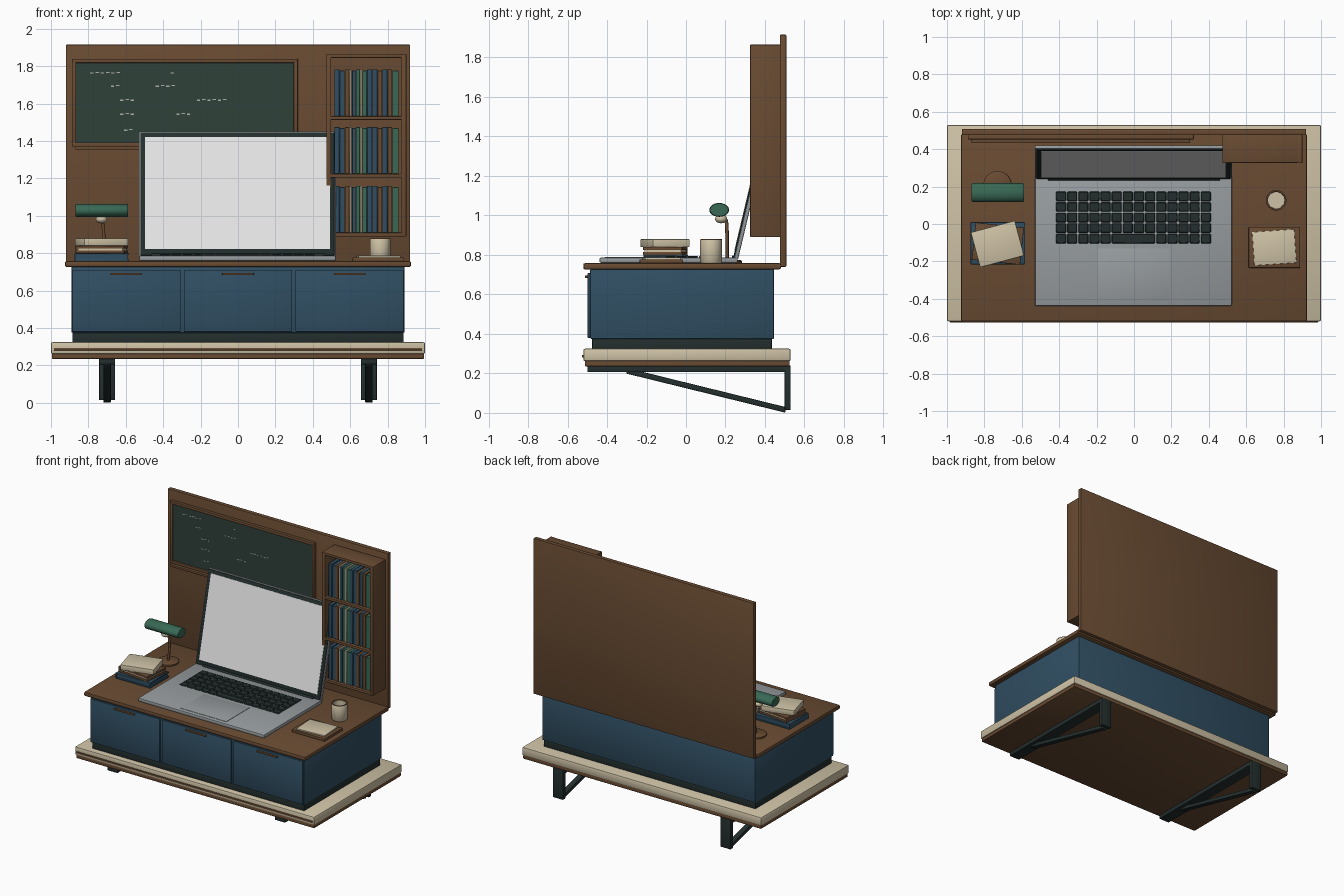
import bpy, bmesh, math
from mathutils import Matrix, Vector

if "Cube" in bpy.data.objects:
    bpy.data.objects.remove(bpy.data.objects["Cube"])

def mat(name, r, g, b):
    m = bpy.data.materials.new(name)
    m.diffuse_color = (r, g, b, 1)
    m.use_nodes = True
    m.node_tree.nodes["Principled BSDF"].inputs["Base Color"].default_value = m.diffuse_color
    return m

WOOD = mat("walnut_brown", 0.14, 0.07, 0.032)
BLUE = mat("slate_blue", 0.030, 0.078, 0.125)
CREAM = mat("cream", 0.62, 0.54, 0.38)
DARK = mat("near_black", 0.017, 0.028, 0.027)
BOARD = mat("chalkboard_green", 0.029, 0.052, 0.042)
GREEN = mat("lamp_green", 0.04, 0.14, 0.09)
SILVER = mat("silver", 0.31, 0.335, 0.345)
SCREEN = mat("screen_white", 0.80, 0.80, 0.80)
CHALK = mat("chalk_grey", 0.42, 0.45, 0.43)

def finish(name, bm, m, smooth=False, matrix=None):
    bmesh.ops.recalc_face_normals(bm, faces=bm.faces)
    me = bpy.data.meshes.new(name)
    bm.to_mesh(me)
    bm.free()
    ob = bpy.data.objects.new(name, me)
    bpy.context.collection.objects.link(ob)
    me.materials.append(m)
    if matrix:
        ob.matrix_world = matrix
    if smooth:
        bpy.context.view_layer.objects.active = ob
        ob.select_set(True)
        bpy.ops.object.shade_smooth_by_angle(angle=math.radians(40))
        ob.select_set(False)
    return ob

def boxes(name, m, items, bevel=0.0, seg=2, matrix=None):
    """One object made of boxes given as (x0, x1, y0, y1, z0, z1)."""
    bm = bmesh.new()
    for x0, x1, y0, y1, z0, z1 in items:
        mtx = Matrix.Translation(((x0+x1)/2, (y0+y1)/2, (z0+z1)/2)) @ Matrix.Diagonal((x1-x0, y1-y0, z1-z0, 1))
        bmesh.ops.create_cube(bm, size=1, matrix=mtx)
    if bevel:
        bmesh.ops.bevel(bm, geom=bm.edges[:], offset=bevel, segments=seg, profile=0.5, affect='EDGES')
    return finish(name, bm, m, bevel > 0, matrix)

def box(name, m, *dims, bevel=0.004, matrix=None):
    return boxes(name, m, [dims], bevel, matrix=matrix)

def lathe(name, m, profile, loc, n=32, axis='Z'):
    """Revolve (radius, height) points around the z or x axis."""
    bm = bmesh.new()
    vs = [bm.verts.new((r, 0, z)) for r, z in profile]
    es = [bm.edges.new(p) for p in zip(vs, vs[1:])]
    bmesh.ops.spin(bm, geom=vs + es, cent=(0, 0, 0), axis=(0, 0, 1), angle=2*math.pi, steps=n)
    bmesh.ops.remove_doubles(bm, verts=bm.verts, dist=1e-5)
    rot = Matrix.Rotation(math.pi/2, 4, 'Y') if axis == 'X' else Matrix()
    return finish(name, bm, m, True, Matrix.Translation(loc) @ rot)

def turned(x, y, deg):
    return Matrix.Translation((x, y, 0)) @ Matrix.Rotation(math.radians(deg), 4, 'Z')

# Wall shelf slab with brown underside and front trim line
box("shelf_slab", CREAM, -1, 1, -0.52, 0.53, 0.262, 0.325, bevel=0.009)
box("shelf_underside", WOOD, -0.995, 0.995, -0.512, 0.525, 0.236, 0.264)
box("shelf_trim", WOOD, -0.985, 0.985, -0.527, -0.515, 0.281, 0.293, bevel=0.002)

# Brackets: wall plate, arm and diagonal brace on each side
for side, s in (("left", -0.7), ("right", 0.7)):
    box(side + "_bracket_plate", DARK, s-0.043, s+0.043, 0.50, 0.53, 0.015, 0.24)
    box(side + "_bracket_arm", DARK, s-0.043, s+0.043, -0.50, 0.53, 0.206, 0.238)
    a, b = Vector((s, -0.30, 0.213)), Vector((s, 0.505, 0.015))
    d = b - a
    brace = Matrix.Translation((a+b)/2) @ Matrix.Rotation(math.atan2(d.z, d.y), 4, 'X')
    h = d.length / 2
    box(side + "_bracket_brace", DARK, -0.02, 0.02, -h, h, -0.014, 0.014, matrix=brace)

# Cabinet with three drawers
box("plinth", DARK, -0.885, 0.885, -0.475, 0.435, 0.32, 0.378)
box("cabinet_body", BLUE, -0.89, 0.89, -0.485, 0.445, 0.375, 0.728)
for i in (-1, 0, 1):
    c = i * 0.597
    box(f"drawer_front_{i+2}", BLUE, c-0.29, c+0.29, -0.498, -0.483, 0.38, 0.708)
    box(f"drawer_handle_{i+2}", WOOD, c-0.085, c+0.085, -0.512, -0.495, 0.683, 0.695, bevel=0.003)
box("desktop", WOOD, -0.925, 0.925, -0.52, 0.48, 0.727, 0.758, bevel=0.008)
box("back_panel", WOOD, -0.92, 0.92, 0.475, 0.508, 0.74, 1.915)

# Chalkboard: frame bars, writing surface, chalk tray and chalk strokes
boxes("chalkboard_frame", WOOD, [
    (-0.888, 0.32, 0.453, 0.478, 1.818, 1.84), (-0.888, 0.32, 0.453, 0.478, 1.37, 1.392),
    (-0.888, -0.866, 0.453, 0.478, 1.39, 1.82), (0.298, 0.32, 0.453, 0.478, 1.39, 1.82)], 0.003)
box("chalkboard_surface", BOARD, -0.868, 0.30, 0.463, 0.477, 1.39, 1.82, bevel=0)
box("chalk_tray", WOOD, -0.87, 0.30, 0.432, 0.478, 1.355, 1.372, bevel=0.003)
strokes = [(-0.79, 1.76, 6), (-0.36, 1.76, 1), (-0.68, 1.69, 2), (-0.44, 1.69, 4),
           (-0.63, 1.615, 3), (-0.22, 1.615, 6), (-0.63, 1.54, 3), (-0.33, 1.54, 3), (-0.61, 1.455, 2)]
boxes("chalk_strokes", CHALK, [
    (x + k*0.028, x + k*0.028 + 0.018, 0.461, 0.464, z + 0.004*(k % 2), z + 0.006 + 0.004*(k % 2))
    for x, z, n in strokes for k in range(n)])

# Bookcase with three shelves
X0, X1, Y0 = 0.472, 0.90, 0.325
boxes("bookcase", WOOD, [
    (X0, X0+0.026, Y0, 0.478, 0.89, 1.865), (X1-0.026, X1, Y0, 0.478, 0.89, 1.865)] + [
    (X0+0.01, X1-0.01, Y0+0.002, 0.478, z, z+0.02) for z in (0.89, 1.205, 1.513, 1.845)], 0.003)
box("bookcase_back", WOOD, X0+0.01, X1-0.01, 0.46, 0.478, 0.9, 1.855, bevel=0)
row = [BLUE, BLUE, WOOD, CREAM, BLUE, GREEN, CREAM, GREEN, BLUE, BLUE, WOOD, BLUE, WOOD, GREEN]
widths = [1.1, 1.1, 1, .5, .8, .9, .5, 1, 1.1, 1.1, 1, 1.1, 1, 1.4]
unit = 0.345 / sum(widths)
for m in (BLUE, WOOD, CREAM, GREEN):
    items = []
    for z in (0.91, 1.225, 1.533):
        x = 0.515
        for k, w in enumerate(widths):
            if row[k] is m:
                items.append((x+0.0007, x+w*unit-0.0007, 0.345 + 0.005*(k % 2), 0.46, z, z+0.25 - 0.006*(k % 3 == 1)))
            x += w*unit
    boxes("shelf_books_" + m.name, m, items, 0.0015, 1)

# Laptop: base, keys, trackpad, hinge and tilted lid
box("laptop_base", SILVER, -0.53, 0.523, -0.438, 0.262, 0.76, 0.787, bevel=0.008)
cols, rows = 14, 5
kw, kd = 0.834/cols, 0.283/rows
boxes("laptop_keys", DARK, [
    (-0.42+c*kw+0.003, -0.42+(c+1)*kw-0.003, -0.107+r*kd+0.003, -0.107+(r+1)*kd-0.003, 0.785, 0.795)
    for c in range(cols) for r in range(rows) if r or c not in (5, 6, 7, 8)]
    + [(-0.42+5*kw+0.003, -0.42+9*kw-0.003, -0.104, -0.107+kd-0.003, 0.785, 0.795)], 0.004, 1)
box("laptop_trackpad", SILVER, -0.195, 0.19, -0.41, -0.13, 0.785, 0.7895, bevel=0.001)
lathe("laptop_hinge", DARK, [(0, -0.46), (0.011, -0.46), (0.011, 0.46), (0, 0.46)], (0, 0.243, 0.787), 16, 'X')
lid = Matrix.Translation((0, 0.238, 0.782)) @ Matrix.Rotation(-math.atan(0.237), 4, 'X')
box("laptop_lid", SILVER, -0.53, 0.523, 0.006, 0.026, 0, 0.69, bevel=0.006, matrix=lid)
box("laptop_bezel", DARK, -0.522, 0.515, 0.0, 0.01, 0.008, 0.683, bevel=0.002, matrix=lid)
box("laptop_screen", SCREEN, -0.497, 0.491, -0.003, 0.004, 0.042, 0.658, bevel=0, matrix=lid)

# Desk lamp
LX, LY = -0.73, 0.208
lathe("lamp_base", WOOD, [(0, 0), (0.075, 0), (0.075, 0.012), (0.068, 0.017), (0, 0.017)], (LX, LY, 0.757))
cu = bpy.data.curves.new("lamp_stem", 'CURVE')
cu.dimensions = '3D'
cu.bevel_depth, cu.bevel_resolution = 0.009, 3
sp = cu.splines.new('NURBS')
pts = [(0, 0, 0.765), (0.012, 0, 0.84), (0.012, 0, 0.93), (0, -0.005, 0.99), (0, -0.04, 1.02)]
sp.points.add(len(pts)-1)
for p, (x, y, z) in zip(sp.points, pts):
    p.co = (LX+x, LY+y, z, 1)
sp.use_endpoint_u, sp.order_u = True, 3
cu.materials.append(WOOD)
bpy.context.collection.objects.link(bpy.data.objects.new("lamp_stem", cu))
shade = lathe("lamp_shade", GREEN, [(0, -0.14), (0.046, -0.14), (0.05, -0.134), (0.05, 0.134),
                                    (0.046, 0.14), (0, 0.14)], (LX+0.002, 0.168, 1.028), axis='X')
shade.scale = (0.7, 1, 1)   # flattened vertically
bulb = [(0.031*math.sin(t*math.pi/10), -0.022*math.cos(t*math.pi/10)) for t in range(11)]
lathe("lamp_bulb", CREAM, bulb, (LX, 0.178, 0.982), 20)

# Stack of books: two with covers, an open cream one turned on top
def book(name, m, w, d, z, h, place, t=0.009):
    w, d = w/2, d/2
    boxes(name + "_cover", m, [(-w, w, -d, d, z, z+t), (-w, w, -d, d, z+h-t, z+h), (-w, -w+t, -d, d, z, z+h)],
          0.002, matrix=place)
    box(name + "_pages", CREAM if m is WOOD else m, -w+0.005, w-0.008, -d+0.006, d-0.006, z+t-0.001, z+h-t+0.001,
        bevel=0, matrix=place)

book("lower_book", BLUE, 0.29, 0.225, 0.758, 0.042, turned(-0.728, -0.103, 0))
book("middle_book", WOOD, 0.26, 0.20, 0.80, 0.04, turned(-0.728, -0.105, -6), t=0.015)
box("top_book", CREAM, -0.122, 0.122, -0.097, 0.097, 0.84, 0.88, bevel=0.004, matrix=turned(-0.73, -0.107, 15))

# Mug and notepad
lathe("mug", CREAM, [(0, 0), (0.05, 0), (0.055, 0.006), (0.055, 0.116), (0.052, 0.121), (0.046, 0.116),
                     (0.044, 0.02), (0, 0.02)], (0.76, 0.127, 0.758))
lathe("mug_rim", WOOD, [(0.047, 0), (0.047, 0.004), (0.0545, 0.004), (0.0545, 0), (0.047, 0)], (0.76, 0.127, 0.876))
box("notepad_tray", WOOD, 0.613, 0.888, -0.235, -0.015, 0.757, 0.778)
box("notepad_paper", CREAM, -0.113, 0.113, -0.09, 0.09, 0.775, 0.787, bevel=0.002, matrix=turned(0.75, -0.125, 4))
